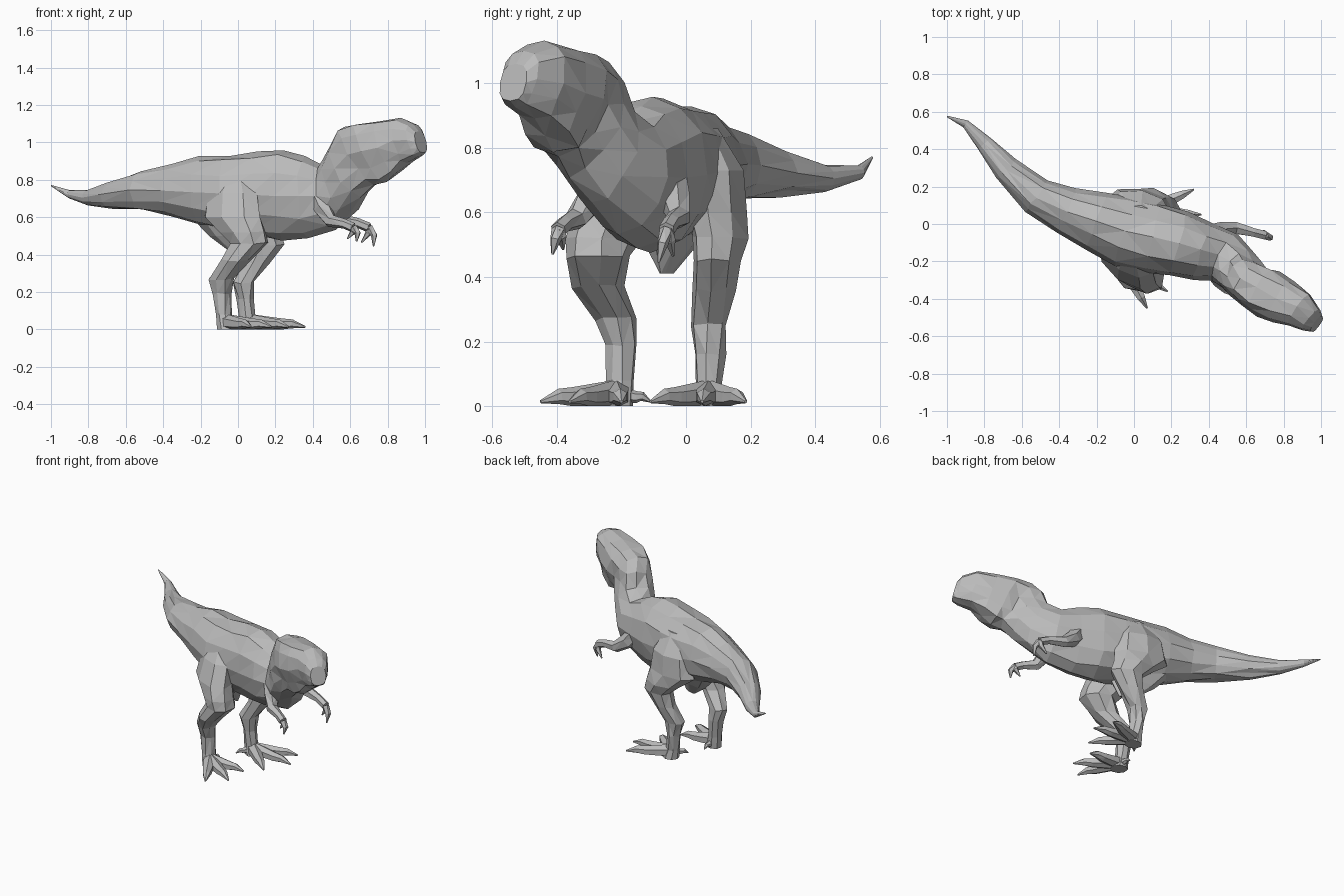
import bpy, bmesh, math, random
from mathutils import Vector

random.seed(4)
cube = bpy.data.objects.get("Cube")
if cube:
    bpy.data.objects.remove(cube, do_unlink=True)

grey = bpy.data.materials.new("stone grey")
grey.use_nodes = True
grey.diffuse_color = (0.5, 0.5, 0.5, 1)
grey.node_tree.nodes["Principled BSDF"].inputs["Base Color"].default_value = (0.5, 0.5, 0.5, 1)


def loft(name, rings, jitter=0.0):
    """Skin a list of equal point rings with triangles and close both ends."""
    bm = bmesh.new()
    rows = []
    for i, ring in enumerate(rings):
        j = jitter if 2 < i < len(rings) - 2 else 0
        rows.append([bm.verts.new(p + Vector([random.uniform(-j, j) for _ in range(3)]))
                     for p in ring])
    n = len(rows[0])
    for a, b in zip(rows, rows[1:]):
        for k in range(n):
            m = (k + 1) % n
            bm.faces.new((a[k], a[m], b[m], b[k]))
    bm.faces.new(rows[0])
    bm.faces.new(rows[-1])
    bmesh.ops.triangulate(bm, faces=bm.faces[:])
    bmesh.ops.recalc_face_normals(bm, faces=bm.faces[:])
    for v in bm.verts:
        v.co.z = max(v.co.z, 0)
    mesh = bpy.data.meshes.new(name)
    bm.to_mesh(mesh)
    bm.free()
    mesh.materials.append(grey)
    obj = bpy.data.objects.new(name, mesh)
    bpy.context.collection.objects.link(obj)
    return obj


def oval(c, u, v, n, power=1.0):
    """Ring of points; a power below 1 makes it boxier."""
    def wave(w):
        return math.copysign(abs(w) ** power, w) if abs(w) > 1e-6 else 0
    return [c + u * wave(math.cos(t)) + v * wave(math.sin(t))
            for t in (2 * math.pi * k / n for k in range(n))]


def tube(name, points, radii, n=6):
    """Tapered limb along a path."""
    pts = [Vector(p) for p in points]
    rings = []
    for i, p in enumerate(pts):
        d = (pts[min(i + 1, len(pts) - 1)] - pts[max(i - 1, 0)]).normalized()
        side = d.cross(Vector((0, 0, 1))).normalized()
        rings.append(oval(p, side.cross(d) * radii[i], side * radii[i], n))
    return loft(name, rings)


# Body from tail tip to snout: top x, top z, bottom x, bottom z, centre y, half width
spine = [
    (-1.0, .773, -.998, .765, .575, .004),
    (-.9, .745, -.9, .70, .535, .022),
    (-.8, .747, -.8, .663, .43, .045),
    (-.68, .79, -.68, .653, .29, .07),
    (-.52, .85, -.52, .64, .145, .1),
    (-.36, .88, -.36, .61, .07, .125),
    (-.2, .922, -.2, .56, .015, .165),
    (-.05, .93, -.05, .52, -.04, .19),
    (.1, .945, .1, .50, -.075, .19),
    (.24, .96, .24, .478, -.105, .175),
    (.36, .925, .37, .49, -.145, .155),
    (.45, .885, .52, .53, -.185, .14),
    (.505, .93, .60, .63, -.245, .13),
    (.525, 1.02, .66, .715, -.295, .12),
    (.57, 1.075, .73, .78, -.34, .12),
    (.65, 1.105, .79, .79, -.375, .135),
    (.76, 1.115, .85, .835, -.415, .125),
    (.87, 1.125, .91, .885, -.46, .105),
    (.935, 1.10, .965, .925, -.515, .075),
    (.965, 1.06, .99, .945, -.535, .05),
]
N = 12
HEAD = 14
mids = [((a + c) / 2, y) for a, b, c, d, y, w in spine]
rings = []
for i, (tx, tz, bx, bz, y, w) in enumerate(spine):
    (x0, y0), (x1, y1) = mids[max(i - 1, 0)], mids[min(i + 1, len(mids) - 1)]
    slope = (y1 - y0) / (x1 - x0)
    mx = mids[i][0]
    top = Vector((tx, y + slope * (tx - mx), tz))
    bottom = Vector((bx, y + slope * (bx - mx), bz))
    side = Vector((-slope, 1, 0)).normalized() * w
    centre = (top + bottom) / 2
    ring = oval(centre, (top - bottom) / 2, side, N, .75 if i >= HEAD else 1)
    if HEAD <= i <= 18:
        # eye hollow under the brow, and the mouth crease
        for k, s in ((3, .95), (4, .86)):
            for m in (k, N - k):
                ring[m] = centre + (ring[m] - centre) * s
    rings.append(ring)
loft("body", rings, 0.008)

# Pelvis wedge hanging between the thighs
loft("pelvis", [oval(Vector((x, y, z)), Vector((a, -.4 * a, 0)), Vector((0, b, 0)), 8)
                for x, y, z, a, b in ((-.06, -.03, .6, .19, .11), (-.03, -.045, .5, .125, .065),
                                      (.01, -.06, .41, .045, .012))])

# Legs: centre x, y, z, fore-aft radius, side radius
legs = {
    "right": [
        (-.02, -.13, .85, .08, .05), (-.03, -.17, .73, .16, .09), (-.03, -.215, .6, .18, .1),
        (.03, -.255, .52, .14, .1), (.06, -.275, .46, .11, .09), (-.01, -.275, .37, .085, .075),
        (-.09, -.215, .27, .07, .06), (-.085, -.2, .19, .05, .05), (-.075, -.205, .08, .042, .045),
        (-.06, -.215, .0, .055, .05)],
    "left": [
        (.03, .05, .86, .08, .05), (.03, .09, .73, .16, .09), (.03, .1, .6, .185, .09),
        (.09, .105, .52, .14, .085), (.14, .1, .45, .105, .075), (.095, .09, .36, .075, .065),
        (.03, .075, .25, .06, .055), (.035, .075, .16, .045, .045), (.05, .07, .06, .045, .04),
        (.065, .07, .0, .055, .05)],
}
yaw = {"right": math.radians(-35), "left": math.radians(-10)}
for s, stations in legs.items():
    f = Vector((math.cos(yaw[s]), math.sin(yaw[s]), 0))
    q = Vector((-f.y, f.x, 0))
    loft(s + "_leg", [oval(Vector((x, y, z)), f * a, q * b, 8)
                      for x, y, z, a, b in stations], 0.007)

# Clawed toes fanning out from each foot
toe_tips = {
    "right": [(.07, -.45), (.18, -.36), (.18, -.2), (-.06, -.11)],
    "left": [(.32, .185), (.36, .05), (.27, -.11), (-.01, -.01)],
}
for s, tips in toe_tips.items():
    x, y = legs[s][-1][:2]
    for i, (tx, ty) in enumerate(tips):
        small = .6 if i == 3 else 1
        path = [(x + (tx - x) * t, y + (ty - y) * t, z)
                for t, z in ((0, .04), (.3, .033), (.58, .028), (.76, .03), (1, .014))]
        tube(f"{s}_toe_{i + 1}", path, [r * small for r in (.042, .037, .031, .024, .005)])

# Small arms with two clawed fingers: path and finger length
arms = {
    "right": ([(.43, -.24, .73), (.455, -.29, .65), (.495, -.34, .58), (.57, -.375, .565),
               (.615, -.395, .545)], .75),
    "left": ([(.40, -.06, .72), (.46, -.035, .64), (.54, -.02, .585), (.64, -.045, .57),
              (.70, -.06, .545)], 1),
}
for s, (path, reach) in arms.items():
    tube(s + "_arm", path, [.06, .05, .036, .026, .026])
    hand = Vector(path[-1])
    for i, shift in enumerate([(.025, -.025, -.1), (-.04, .02, -.08)]):
        tip = hand + Vector(shift) * reach
        bend = hand.lerp(tip, .5) + Vector((.016, 0, .008))
        tube(f"{s}_finger_{i + 1}", [hand, bend, tip], [.022, .018, .004], 5)
